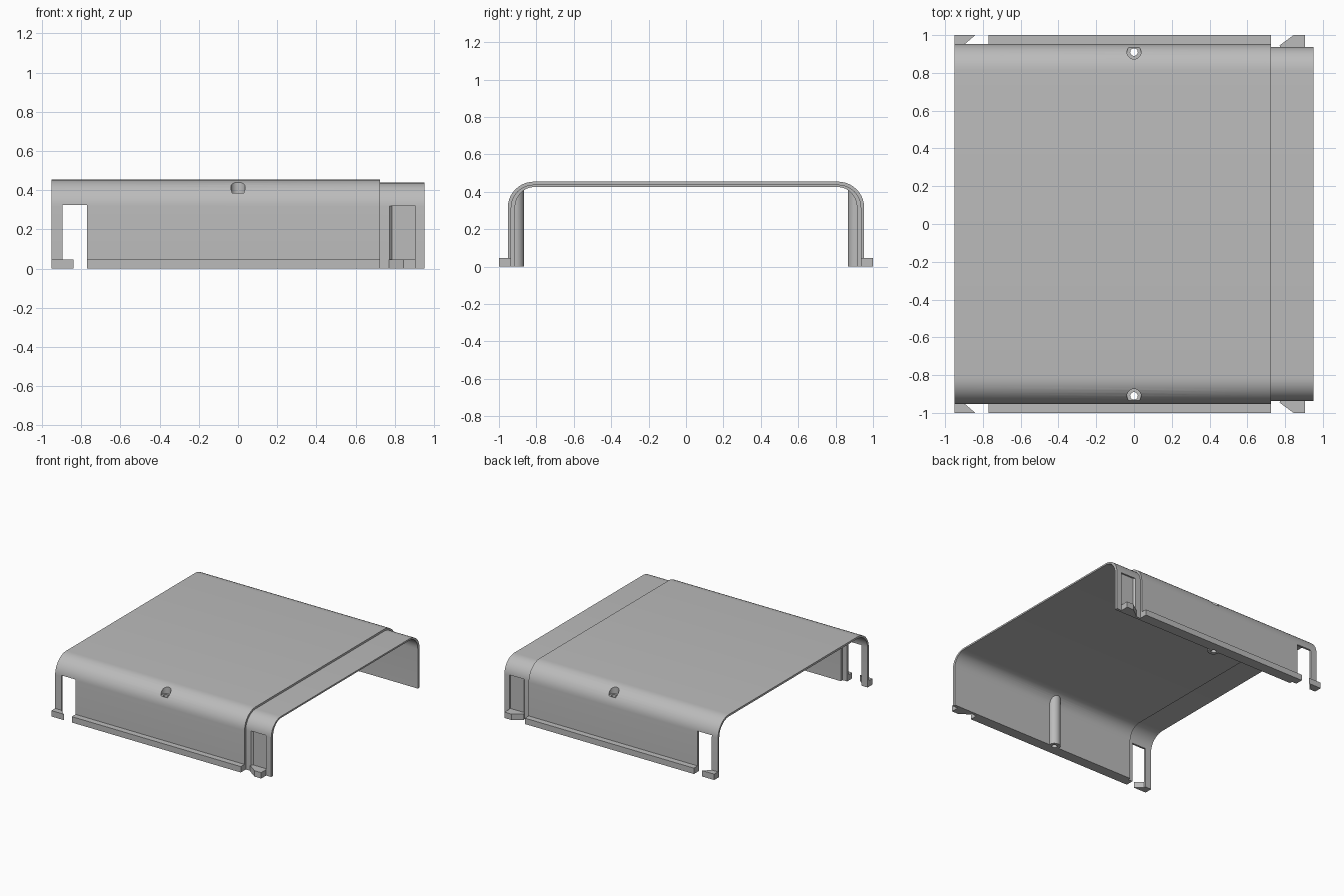
import bpy, bmesh, math

cube = bpy.data.objects.get("Cube")
if cube:
    bpy.data.objects.remove(cube, do_unlink=True)

GREY = bpy.data.materials.new("plain_grey")
GREY.use_nodes = True
GREY.diffuse_color = (0.5, 0.5, 0.5, 1)
GREY.node_tree.nodes["Principled BSDF"].inputs["Base Color"].default_value = (0.5, 0.5, 0.5, 1)

# Arch half-width and height at each surface of the cover
OUTER, TONGUE, INNER = (0.953, 0.454), (0.937, 0.438), (0.914, 0.425)
BEND_Y, BEND_Z = 0.812, 0.315
SEGMENTS = 10


def finish(name, bm):
    bmesh.ops.recalc_face_normals(bm, faces=bm.faces)
    mesh = bpy.data.meshes.new(name)
    bm.to_mesh(mesh)
    bm.free()
    mesh.materials.append(GREY)
    obj = bpy.data.objects.new(name, mesh)
    bpy.context.collection.objects.link(obj)
    return obj


def arch(size):
    """Points (y, z) up one wall, over the roof and down the other."""
    w, h = size
    half = [(w, 0)]
    for i in range(SEGMENTS + 1):
        a = math.pi / 2 * i / SEGMENTS
        half.append((BEND_Y + (w - BEND_Y) * math.cos(a), BEND_Z + (h - BEND_Z) * math.sin(a)))
    return half + [(-y, z) for y, z in reversed(half)]


def sweep(name, section):
    """Sweep a closed section of (x, arch size) along the arch."""
    bm = bmesh.new()
    rails = [[bm.verts.new((x, y, z)) for y, z in arch(s)] for x, s in section]
    n = len(rails)
    for i in range(n):
        a, b = rails[i], rails[(i + 1) % n]
        for j in range(len(a) - 1):
            bm.faces.new((a[j], a[j + 1], b[j + 1], b[j]))
    for end in (0, -1):
        bm.faces.new([r[end] for r in rails])
    return finish(name, bm)


def prism(name, outline, z0, z1, side=1):
    """Extrude a plan outline upward, mirrored in y by side."""
    bm = bmesh.new()
    low = [bm.verts.new((x, y * side, z0)) for x, y in outline]
    high = [bm.verts.new((x, y * side, z1)) for x, y in outline]
    bm.faces.new(low)
    bm.faces.new(high)
    for i in range(len(low)):
        j = (i + 1) % len(low)
        bm.faces.new((low[i], low[j], high[j], high[i]))
    return finish(name, bm)


def circle(r, n=32):
    return [(r * math.cos(math.tau * i / n), 0.91 + r * math.sin(math.tau * i / n)) for i in range(n)]


def boolean(obj, tool, operation):
    tool.hide_render = True
    mod = obj.modifiers.new(operation, 'BOOLEAN')
    mod.operation, mod.solver, mod.object = operation, 'EXACT', tool
    bpy.context.view_layer.objects.active = obj
    bpy.ops.object.modifier_apply(modifier=mod.name)
    bpy.data.objects.remove(tool, do_unlink=True)


# Cover: thin socket lip, full-thickness body, set-back tongue
cover = sweep("cover_shell", [
    (-0.95, OUTER), (0.725, OUTER), (0.725, TONGUE), (0.95, TONGUE),
    (0.95, INNER), (-0.73, INNER), (-0.73, TONGUE), (-0.95, TONGUE)])
parts = [cover]

for side, label in ((-1, "front"), (1, "back")):
    # Screw boss, trimmed to follow the bend
    boss = prism("boss", circle(0.045), 0, 0.6, side)
    bm = bmesh.new()
    ends = [[bm.verts.new((x, y, z)) for y, z in arch((0.93, 0.432))] for x in (-0.2, 0.2)]
    for ring in ends:
        bm.faces.new(ring)
    for i in range(len(ends[0])):
        k = (i + 1) % len(ends[0])
        bm.faces.new((ends[0][i], ends[0][k], ends[1][k], ends[1][i]))
    boolean(boss, finish("boss_trim", bm), 'INTERSECT')
    boolean(cover, boss, 'UNION')

    # Screw hole and counterbore
    boolean(cover, prism("hole", circle(0.02), -0.1, 0.6, side), 'DIFFERENCE')
    boolean(cover, prism("counterbore", circle(0.037), 0.385, 0.6, side), 'DIFFERENCE')

    # Latch window in the lip and shallow pocket in the tongue
    window = [(-0.895, 0.85), (-0.77, 0.85), (-0.77, 1.1), (-0.895, 1.1)]
    boolean(cover, prism("window", window, -0.1, 0.325, side), 'DIFFERENCE')
    pocket = [(0.77, 0.94), (0.785, 0.924), (0.905, 0.924), (0.905, 1.1), (0.77, 1.1)]
    boolean(cover, prism("pocket", pocket, -0.1, 0.32, side), 'DIFFERENCE')

    # Bottom flange, slanted lip foot and wedge catch
    flange = [(-0.77, 0.94), (0.725, 0.94), (0.725, 1), (-0.77, 1)]
    foot = [(-0.95, 0.937), (-0.895, 0.937), (-0.895, 0.953), (-0.84, 1), (-0.95, 1)]
    catch = [(0.785, 0.92), (0.77, 0.945), (0.845, 1), (0.905, 1), (0.905, 0.92)]
    for name, outline in (("flange", flange), ("lip_foot", foot), ("catch", catch)):
        parts.append(prism(f"{label}_{name}", outline, 0, 0.047, side))

# Smooth bends, keep edges sharp
bpy.ops.object.select_all(action='DESELECT')
for obj in parts:
    obj.select_set(True)
bpy.context.view_layer.objects.active = cover
bpy.ops.object.shade_smooth_by_angle(angle=math.radians(25))
